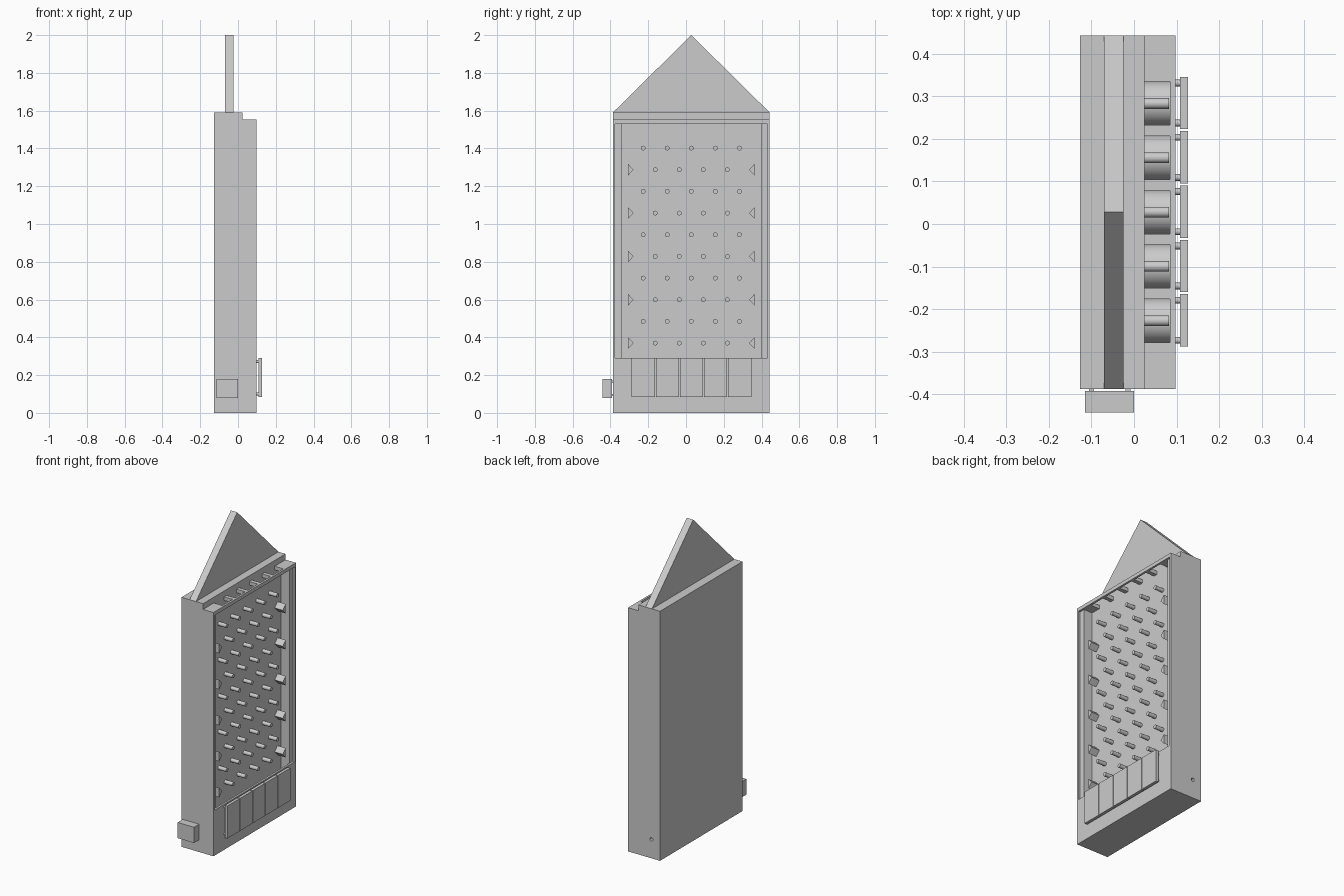
import bpy, bmesh, math
from mathutils import Matrix

if "Cube" in bpy.data.objects:
    bpy.data.objects.remove(bpy.data.objects["Cube"])

grey = bpy.data.materials.new("light grey")
grey.diffuse_color = (0.6, 0.6, 0.6, 1)
grey.use_nodes = True
grey.node_tree.nodes["Principled BSDF"].inputs["Base Color"].default_value = grey.diffuse_color


def finish(name, bm):
    bmesh.ops.recalc_face_normals(bm, faces=bm.faces)
    me = bpy.data.meshes.new(name)
    bm.to_mesh(me)
    bm.free()
    me.materials.append(grey)
    ob = bpy.data.objects.new(name, me)
    bpy.context.collection.objects.link(ob)
    return ob


def add_box(bm, x0, x1, y0, y1, z0, z1):
    m = Matrix.Translation(((x0 + x1) / 2, (y0 + y1) / 2, (z0 + z1) / 2))
    m = m @ Matrix.Diagonal((x1 - x0, y1 - y0, z1 - z0, 1))
    bmesh.ops.create_cube(bm, size=1, matrix=m)


def boxes(name, *dims):
    bm = bmesh.new()
    for d in dims:
        add_box(bm, *d)
    return finish(name, bm)


def add_prism(bm, pts, x0, x1):
    """Extrude a (y, z) outline along x."""
    f = bm.faces.new([bm.verts.new((x0, y, z)) for y, z in pts])
    r = bmesh.ops.extrude_face_region(bm, geom=[f])
    vs = [v for v in r["geom"] if isinstance(v, bmesh.types.BMVert)]
    bmesh.ops.translate(bm, verts=vs, vec=(x1 - x0, 0, 0))


def circle(y, z, r, n, a0=0.0, a1=math.tau):
    k = n if a1 - a0 > 6.28 else n - 1
    return [(y + r * math.cos(a0 + (a1 - a0) * i / k),
             z + r * math.sin(a0 + (a1 - a0) * i / k)) for i in range(n)]


def smooth(ob):
    for p in ob.data.polygons:
        p.use_smooth = len(p.vertices) == 4
    ob.data.set_sharp_from_angle(angle=math.radians(35))


Y0, Y1, YC = -0.387, 0.443, 0.028      # cabinet sides and centre line
XB, XM, XG, XF = -0.127, 0.025, 0.085, 0.098  # back, peg board, glass, front
PITCH = 0.1275
slots = [YC + PITCH * i for i in range(-2, 3)]

# Rear cabinet with a cable hole in the far side
rear = boxes("rear_cabinet", (XB, XM, Y0, Y1, 0, 1.59))
bm = bmesh.new()
bmesh.ops.create_cone(bm, cap_ends=True, segments=24, radius1=0.011, radius2=0.011, depth=0.08,
                      matrix=Matrix.Translation((-0.066, Y1, 0.12)) @ Matrix.Rotation(math.pi / 2, 4, 'X'))
cutter = finish("cable_hole_cutter", bm)
cutter.hide_render = True
cutter.display_type = 'WIRE'
mod = rear.modifiers.new("cable_hole", 'BOOLEAN')
mod.object = cutter
mod.solver = 'EXACT'
bpy.context.view_layer.objects.active = rear
bpy.ops.object.modifier_apply(modifier=mod.name)
bpy.data.objects.remove(cutter)

# Lower front panel, with a trough behind its upper edge
boxes("lower_front", (XM, XF, Y0, Y1, 0, 0.19), (XG, XF, Y0, Y1, 0.19, 0.29))

# Side walls: thin outer rim and a rail set back to the glass line
boxes("side_walls",
      (XM, XF, Y0, Y0 + 0.011, 0.19, 1.553), (XM, XF, Y1 - 0.011, Y1, 0.19, 1.553),
      (XM, XG, Y0 + 0.011, Y0 + 0.046, 0.19, 1.53), (XM, XG, Y1 - 0.046, Y1 - 0.011, 0.19, 1.53))

# Top ledge with five drop slots
edges = [Y0 + 0.011] + [e for s in slots for e in (s - 0.051, s + 0.051)] + [Y1 - 0.011]
strips = [(XM, XG, edges[i], edges[i + 1], 1.53, 1.553) for i in range(0, len(edges), 2)]
boxes("top_ledge", (XG, XF, Y0 + 0.011, Y1 - 0.011, 1.53, 1.553), *strips)

# Triangular sign
bm = bmesh.new()
add_prism(bm, [(Y0, 1.59), (Y1, 1.59), (YC, 2.0)], -0.07, -0.025)
finish("triangle_sign", bm)

# Pegs in staggered rows and triangular side bumpers
pegs, bumpers = bmesh.new(), bmesh.new()
for row in range(10):
    z = 1.402 - 0.1147 * row
    n = 4 if row % 2 else 5
    for i in range(n):
        add_prism(pegs, circle(YC + PITCH * (i - (n - 1) / 2), z, 0.0125, 20), XM, XG - 0.003)
    if row % 2:
        for s in (-1, 1):
            base, tip = YC + s * 0.334, YC + s * 0.306
            add_prism(bumpers, [(base, z - 0.03), (base, z + 0.03), (tip, z)], XM, XG - 0.003)
smooth(finish("pegs", pegs))
finish("side_bumpers", bumpers)

# Rounded bin floors inside the trough
bm = bmesh.new()
for s in slots:
    add_prism(bm, circle(s, 0.19, 0.052, 17, 0, math.pi), XM, XG)
smooth(finish("bin_floors", bm))

# Display plates standing off the lower front on small pins
plates, pins = bmesh.new(), bmesh.new()
for s in slots:
    s += 0.001
    add_box(plates, 0.108, 0.127, s - 0.0615, s + 0.0615, 0.083, 0.29)
    for dy in (-0.047, 0.047):
        for z in (0.1, 0.272):
            add_prism(pins, circle(s + dy, z, 0.008, 14), XF, 0.108)
finish("display_plates", plates)
smooth(finish("plate_pins", pins))

# Control box on the near side, with its mounting pins
boxes("control_box", (-0.115, 0.0, -0.443, -0.392, 0.08, 0.18))
boxes("control_box_pins", *[(x - 0.006, x + 0.006, -0.392, Y0, z - 0.006, z + 0.006)
                            for x in (-0.1, -0.014) for z in (0.095, 0.165)])
